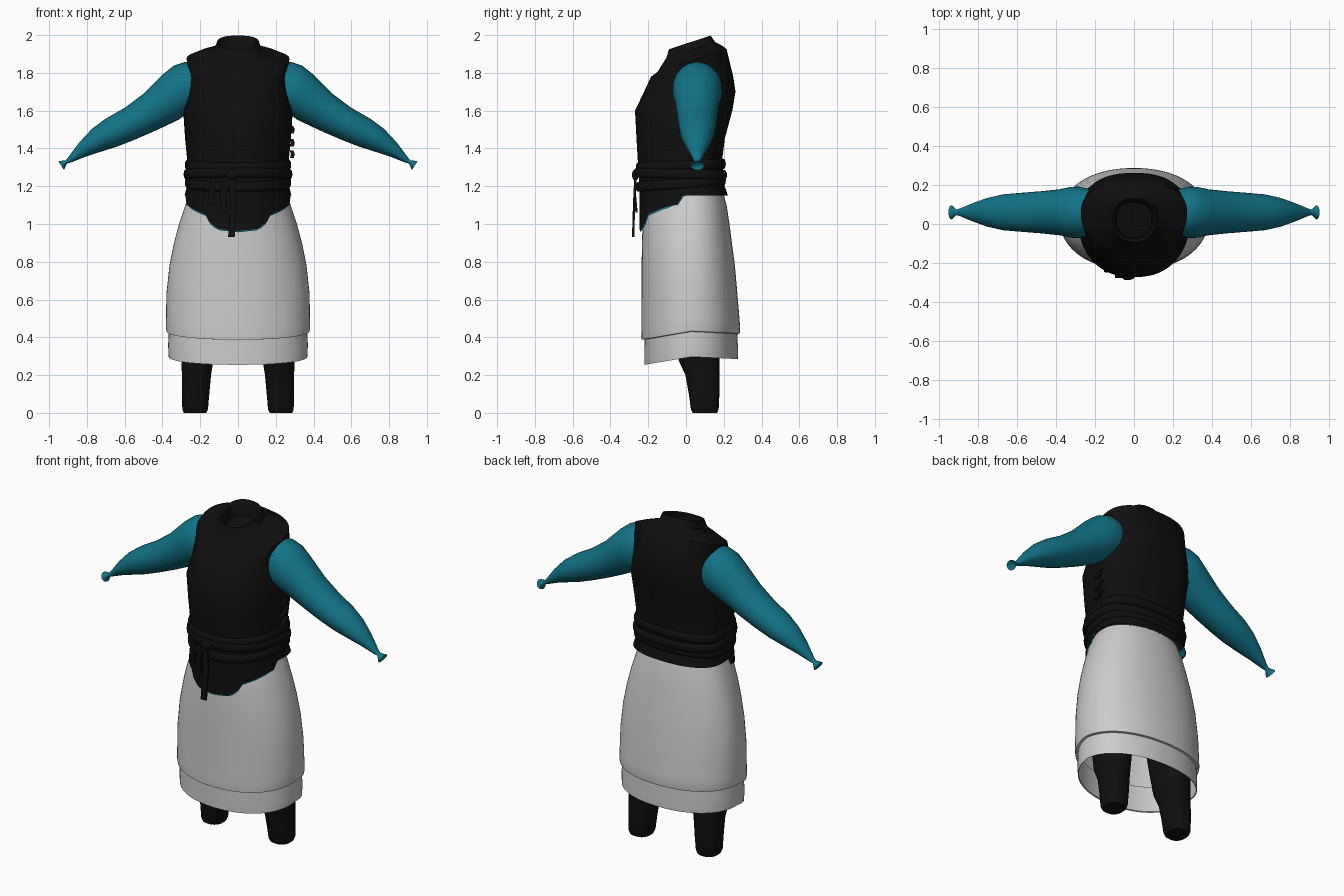
import bpy, bmesh, math
from mathutils import Vector

cube = bpy.data.objects.get("Cube")
if cube:
    bpy.data.objects.remove(cube, do_unlink=True)


def material(name, rgb):
    m = bpy.data.materials.new(name)
    m.use_nodes = True
    m.diffuse_color = (*rgb, 1)
    m.node_tree.nodes["Principled BSDF"].inputs["Base Color"].default_value = (*rgb, 1)
    return m


BLACK = material("black cloth", (0.005, 0.005, 0.005))
TEAL = material("teal cloth", (0.006, 0.17, 0.24))
PALE = material("pale grey cloth", (0.6, 0.6, 0.6))


def loft(name, rings, mat, cap_start=False, cap_end=False, angle=50):
    """Skin a list of closed point rings."""
    bm = bmesh.new()
    loops = [[bm.verts.new(p) for p in ring] for ring in rings]
    n = len(loops[0])
    for a, b in zip(loops, loops[1:]):
        for i in range(n):
            j = (i + 1) % n
            bm.faces.new((a[i], a[j], b[j], b[i]))
    if cap_start:
        bm.faces.new(loops[0])
    if cap_end:
        bm.faces.new(loops[-1])
    bmesh.ops.recalc_face_normals(bm, faces=bm.faces)
    mesh = bpy.data.meshes.new(name)
    bm.to_mesh(mesh)
    bm.free()
    mesh.materials.append(mat)
    ob = bpy.data.objects.new(name, mesh)
    bpy.context.collection.objects.link(ob)
    bpy.ops.object.select_all(action="DESELECT")
    ob.select_set(True)
    bpy.context.view_layer.objects.active = ob
    bpy.ops.object.shade_smooth_by_angle(angle=math.radians(angle))
    return ob


def body_ring(z, half, front, back, mid=0.06, power=0.85, cx=0, n=64):
    """Egg-shaped ring; z is a height or a function of x and y."""
    pts = []
    for i in range(n):
        t = math.tau * i / n
        c, s = math.cos(t), math.sin(t)
        x = cx + half * math.copysign(abs(c) ** power, c)
        y = mid + (back - mid if s > 0 else mid - front) * math.copysign(abs(s) ** power, s)
        pts.append((x, y, z(x, y) if callable(z) else z))
    return pts


def tilted(z0):
    return lambda x, y: z0 + 0.33 * (y - 0.04)


def dipped(z0):
    return lambda x, y: z0 - 0.17 * max(0, 0.03 - y) - 0.05 * max(0, y - 0.03)


def vest_hem(x, y, drop=0):
    """Level at the back, hanging in a ragged tongue at the front."""
    if y > -0.03:
        return 1.15 - drop
    steps = [(0, 0.963), (0.11, 0.975), (0.15, 1.01), (0.17, 1.05), (0.22, 1.07), (0.27, 1.1), (0.4, 1.15)]
    for (xa, za), (xb, zb) in zip(steps, steps[1:]):
        if abs(x) <= xb:
            return za + (zb - za) * (abs(x) - xa) / (xb - xa) - drop


# Vest with a sloping stand-up collar
loft("vest", [
    body_ring(vest_hem, 0.283, -0.247, 0.222),
    body_ring(1.2, 0.27, -0.247, 0.205),
    body_ring(1.33, 0.268, -0.255, 0.19),
    body_ring(1.45, 0.28, -0.262, 0.205),
    body_ring(1.6, 0.29, -0.27, 0.245),
    body_ring(1.7, 0.272, -0.222, 0.262),
    body_ring(1.78, 0.265, -0.185, 0.25),
    body_ring(tilted(1.868), 0.272, -0.15, 0.215),
    body_ring(tilted(1.895), 0.21, -0.13, 0.19),
    body_ring(tilted(1.925), 0.125, -0.105, 0.155, mid=0.03),
    body_ring(tilted(1.968), 0.11, -0.09, 0.13, mid=0.03),
    body_ring(tilted(1.96), 0.097, -0.078, 0.115, mid=0.03),
    body_ring(tilted(1.88), 0.09, -0.07, 0.11, mid=0.03),
], BLACK, cap_end=True)

# Teal lining peeping out below the vest
loft("vest_lining", [
    body_ring(1.19, 0.262, -0.238, 0.2),
    body_ring(lambda x, y: vest_hem(x, y, 0.007 if y < 0 else -0.01), 0.28, -0.243, 0.216),
], TEAL)

# Wrapped sash, three bulging bands
for name, z, tilt, grow in [("upper", 1.31, 0.04, 0.004), ("middle", 1.265, -0.03, 0.01), ("lower", 1.215, 0.07, 0.004)]:
    rings = []
    for k in range(7):
        a = math.pi * (k / 6 - 0.5)
        out = grow + 0.012 * math.cos(a)
        height = z + 0.026 * math.sin(a)
        rings.append(body_ring(lambda x, y: height + tilt * y, 0.266 + out, -0.25 - out, 0.195 + out))
    loft("sash_" + name, rings, BLACK)


def strip(name, points, width, thick=0.012, mat=BLACK):
    """Flat cloth strip hanging along a path."""
    rings = []
    for p in points:
        x, y, z = p
        w, t = width / 2, thick / 2
        rings.append([(x - w, y - t, z), (x + w, y - t, z), (x + w, y + t, z), (x - w, y + t, z)])
    return loft(name, rings, mat, True, True)


# Sash knot and hanging tails
loft("sash_knot", [body_ring(1.26 + 0.03 * math.sin(a), 0.035 * math.cos(a), -0.268 - 0.018 * math.cos(a),
     -0.268 + 0.018 * math.cos(a), mid=-0.268, cx=-0.03, n=16)
     for a in [math.pi * (k / 8 - 0.5) * 0.95 for k in range(9)]], BLACK, True, True)
strip("long_tail", [(-0.03, -0.268, 1.25), (-0.025, -0.275, 1.1), (-0.035, -0.28, 0.93)], 0.035)
strip("short_tail", [(-0.06, -0.268, 1.25), (-0.08, -0.27, 1.15), (-0.075, -0.262, 1.06)], 0.035)
strip("side_tail", [(-0.13, -0.242, 1.24), (-0.14, -0.24, 1.18), (-0.14, -0.236, 1.1)], 0.03)

# Small lacing ties at the vest's left side
for i, z in enumerate((1.37, 1.43, 1.5)):
    strip(f"lace_{i}", [(0.285, 0.02, z - 0.02), (0.291, 0.04, z), (0.283, 0.06, z + 0.02)], 0.02, 0.03)

# Skirt: long upper tier with a turned-under hem, and a lower tier
loft("skirt_upper_tier", [body_ring(z, half, f, b, mid=0.03, power=0.93) for z, half, f, b in [
    (1.17, 0.25, -0.2, 0.195), (1.1, 0.279, -0.222, 0.215), (1.0, 0.312, -0.23, 0.23),
    (0.9, 0.339, -0.233, 0.243), (0.78, 0.363, -0.235, 0.259), (0.63, 0.379, -0.235, 0.272),
    (dipped(0.5), 0.381, -0.236, 0.284), (dipped(0.45), 0.382, -0.237, 0.287),
    (dipped(0.433), 0.379, -0.236, 0.284), (dipped(0.43), 0.364, -0.22, 0.272)]], PALE)
loft("skirt_lower_tier", [body_ring(dipped(z), half, f, b, mid=0.03, power=0.93) for z, half, f, b in [
    (0.46, 0.364, -0.218, 0.27), (0.36, 0.37, -0.22, 0.275), (0.297, 0.367, -0.22, 0.276),
    (0.3, 0.362, -0.214, 0.27)]], PALE)

# Sleeves: upper outline, lower outline and half depth for each ring
SLEEVE = [((0.22, 1.85), (0.24, 1.58), 0.12), ((0.28, 1.858), (0.29, 1.57), 0.132),
          ((0.34, 1.838), (0.31, 1.555), 0.13), ((0.4, 1.79), (0.36, 1.53), 0.118),
          ((0.5, 1.69), (0.45, 1.488), 0.108), ((0.6, 1.615), (0.55, 1.445), 0.1),
          ((0.7, 1.558), (0.64, 1.41), 0.092), ((0.775, 1.502), (0.725, 1.383), 0.074),
          ((0.84, 1.432), (0.805, 1.357), 0.048), ((0.9, 1.352), (0.885, 1.325), 0.019),
          ((0.914, 1.337), (0.906, 1.32), 0.014), ((0.951, 1.333), (0.921, 1.285), 0.036),
          ((0.932, 1.322), (0.916, 1.302), 0.02)]
for side, s in (("left", 1), ("right", -1)):
    rings = []
    for top, low, depth in SLEEVE:
        a, b = Vector((s * top[0], 0.06, top[1])), Vector((s * low[0], 0.06, low[1]))
        mid, arm = (a + b) / 2, (a - b) / 2
        rings.append([mid + arm * math.cos(t) + Vector((0, depth * math.sin(t), 0))
                      for t in [math.tau * i / 32 for i in range(32)]])
    loft(side + "_sleeve", rings, TEAL, cap_end=True, angle=70)

    # Trouser leg, narrowing to the ankle
    loft(side + "_trouser_leg", [body_ring(z, half, f, b, mid=(f + b) / 2, power=0.8, cx=s * cx, n=32)
         for z, half, cx, f, b in [
             (0.6, 0.1, 0.2, -0.09, 0.19), (0.4, 0.093, 0.21, -0.06, 0.185), (0.28, 0.085, 0.215, -0.04, 0.178),
             (0.2, 0.077, 0.22, -0.003, 0.178), (0.1, 0.072, 0.224, 0.015, 0.177),
             (0.02, 0.068, 0.227, 0.026, 0.173), (0.0, 0.06, 0.227, 0.035, 0.165)]],
         BLACK, True, True)
